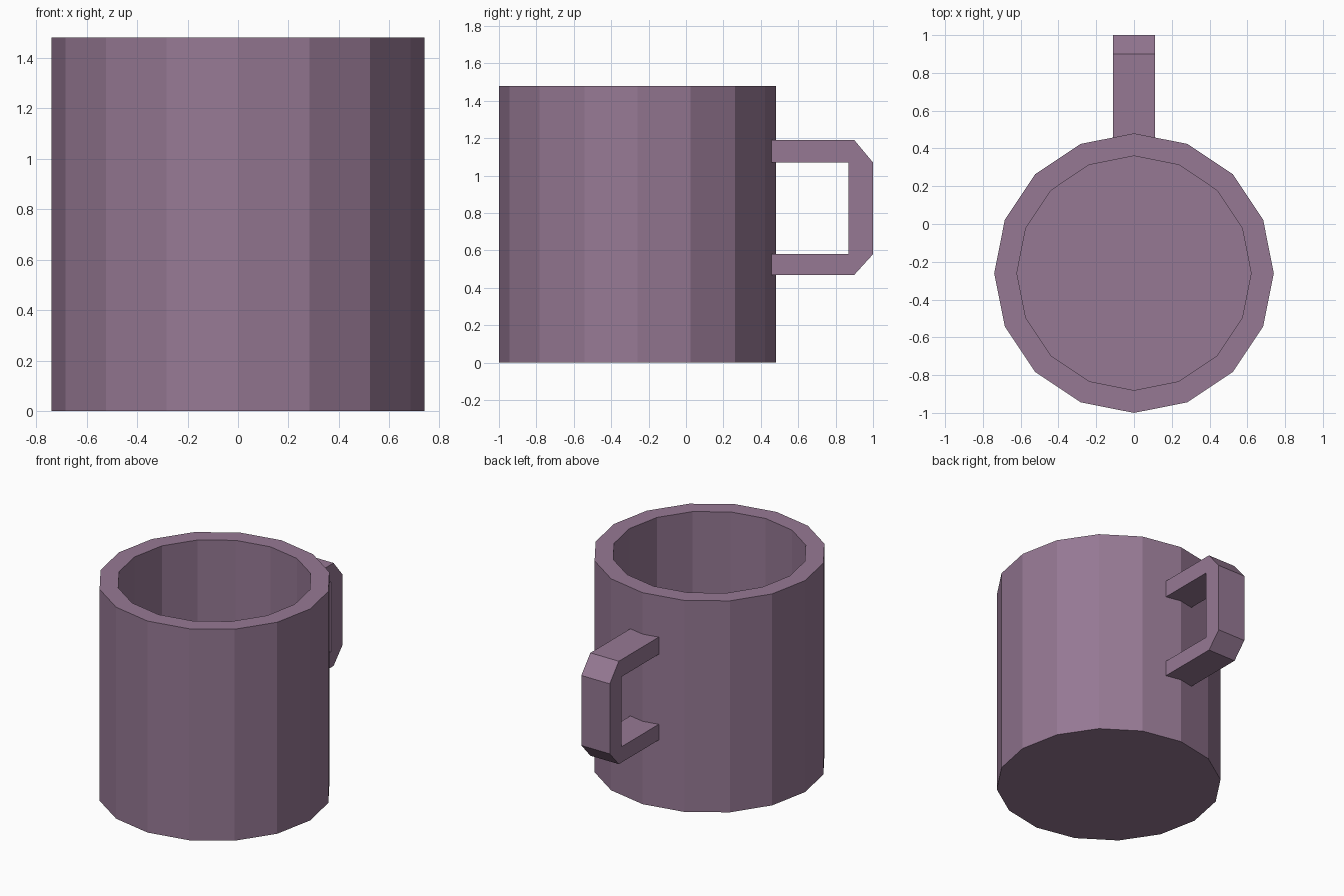
import bpy, bmesh, math

if "Cube" in bpy.data.objects:
    bpy.data.objects.remove(bpy.data.objects["Cube"])

mauve = bpy.data.materials.new("mauve")
mauve.diffuse_color = (0.305, 0.19, 0.296, 1)
mauve.use_nodes = True
mauve.node_tree.nodes["Principled BSDF"].inputs["Base Color"].default_value = mauve.diffuse_color

SIDES, CY, HEIGHT = 16, -0.26, 1.48
R_OUT, R_IN, FLOOR = 0.74, 0.62, 0.12


def finish(bm, name):
    bmesh.ops.recalc_face_normals(bm, faces=bm.faces)
    mesh = bpy.data.meshes.new(name)
    bm.to_mesh(mesh)
    bm.free()
    mesh.materials.append(mauve)
    bpy.context.collection.objects.link(bpy.data.objects.new(name, mesh))


def ring(bm, r, z):
    angles = [2 * math.pi * i / SIDES for i in range(SIDES)]
    return [bm.verts.new((r * math.cos(a), CY + r * math.sin(a), z)) for a in angles]


# Cup: closed bottom, outer wall, flat rim, inner wall and floor
bm = bmesh.new()
rings = [ring(bm, r, z) for r, z in
         ((R_OUT, 0), (R_OUT, HEIGHT), (R_IN, HEIGHT), (R_IN, FLOOR))]
for a, b in zip(rings, rings[1:]):
    for i in range(SIDES):
        j = (i + 1) % SIDES
        bm.faces.new((a[i], a[j], b[j], b[i]))
bm.faces.new(rings[0])
bm.faces.new(rings[-1])
finish(bm, "cup")

# Handle: chamfered bracket, swept as outer/inner point pairs across its width
outer = [(0.45, 1.19), (0.90, 1.19), (1.0, 1.07), (1.0, 0.58), (0.90, 0.47), (0.45, 0.47)]
inner = [(0.45, 1.07), (0.87, 1.07), (0.87, 1.07), (0.87, 0.58), (0.87, 0.58), (0.45, 0.58)]
bm = bmesh.new()
profile = outer + [inner[i] for i in (5, 3, 1, 0)]
side = bm.faces.new([bm.verts.new((-0.11, y, z)) for y, z in profile])
new = bmesh.ops.extrude_face_region(bm, geom=[side], use_keep_orig=True)["geom"]
bmesh.ops.translate(bm, vec=(0.22, 0, 0),
                    verts=[v for v in new if isinstance(v, bmesh.types.BMVert)])
finish(bm, "handle")
